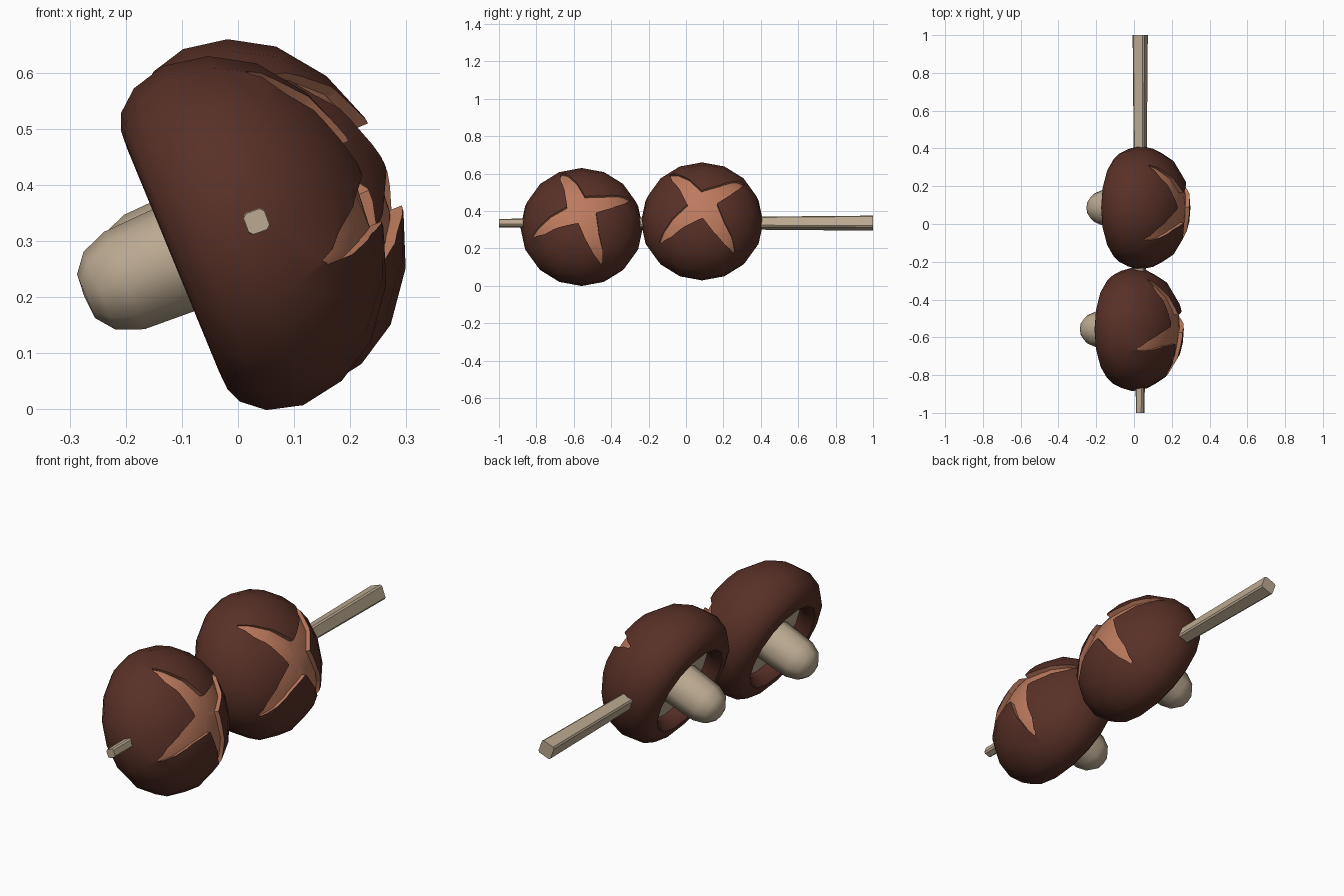
import bpy, bmesh, math
from mathutils import Matrix

if "Cube" in bpy.data.objects:
    bpy.data.objects.remove(bpy.data.objects["Cube"])


def material(name, rgb):
    m = bpy.data.materials.new(name)
    m.diffuse_color = (*rgb, 1)
    m.use_nodes = True
    m.node_tree.nodes["Principled BSDF"].inputs["Base Color"].default_value = m.diffuse_color
    return m


SKIN = material("dark_brown_skin", (0.098, 0.030, 0.020))
FLESH = material("orange_brown_flesh", (0.510, 0.195, 0.112))
BEIGE = material("beige", (0.500, 0.400, 0.285))


def make_object(name, bm, mats, index=0):
    bmesh.ops.recalc_face_normals(bm, faces=bm.faces[:])
    for f in bm.faces:
        f.material_index = index
    me = bpy.data.meshes.new(name)
    bm.to_mesh(me)
    bm.free()
    for m in mats:
        me.materials.append(m)
    ob = bpy.data.objects.new(name, me)
    bpy.context.collection.objects.link(ob)
    return ob


def lathe(name, profile, sides, mats, index=0):
    """Closed solid of revolution round z; profile is (height, radius), ends on the axis."""
    bm = bmesh.new()
    rings = []
    for h, r in profile:
        if r == 0:
            rings.append([bm.verts.new((0, 0, h))] * sides)
        else:
            rings.append([bm.verts.new((r * math.cos(2 * math.pi * i / sides),
                                        r * math.sin(2 * math.pi * i / sides), h))
                          for i in range(sides)])
    for a, b in zip(rings, rings[1:]):
        for i in range(sides):
            j = (i + 1) % sides
            quad = [a[i], a[j], b[j], b[i]]
            bm.faces.new(list(dict.fromkeys(quad)))
    return make_object(name, bm, mats, index)


def star_prism(name, phase, mats):
    """Four tapering arms, extruded along z."""
    arm = [(0.065, -0.045), (0.16, -0.040), (0.235, -0.024), (0.282, -0.004),
           (0.278, 0.008), (0.225, 0.030), (0.15, 0.038)]
    bm = bmesh.new()
    pts = []
    for k in range(4):
        t = phase + k * math.pi / 2
        for r, w in arm:
            pts.append(bm.verts.new((r * math.cos(t) - w * math.sin(t),
                                     r * math.sin(t) + w * math.cos(t), 0.13)))
    face = bm.faces.new(pts)
    ext = bmesh.ops.extrude_face_region(bm, geom=[face])
    for v in ext["geom"]:
        if isinstance(v, bmesh.types.BMVert):
            v.co.z = 0.5
    return make_object(name, bm, mats, 1)


def subtract(target, cutter):
    cutter.hide_render = True
    mod = target.modifiers.new("cut", 'BOOLEAN')
    mod.operation = 'DIFFERENCE'
    mod.solver = 'EXACT'
    mod.object = cutter
    bpy.context.view_layer.objects.active = target
    bpy.ops.object.modifier_apply(modifier=mod.name)
    bpy.data.objects.remove(cutter)


def smooth(ob, angle):
    bpy.ops.object.select_all(action='DESELECT')
    ob.select_set(True)
    bpy.context.view_layer.objects.active = ob
    bpy.ops.object.shade_smooth_by_angle(angle=math.radians(angle))


CAP = [(0.09, 0), (0.09, 0.20), (0.03, 0.188), (-0.006, 0.215), (-0.004, 0.25),
       (0.008, 0.278), (0.046, 0.31), (0.11, 0.327), (0.19, 0.313), (0.265, 0.268),
       (0.328, 0.185), (0.363, 0.09), (0.373, 0)]
CORE = [(0.08, 0), (0.08, 0.30), (0.14, 0.308), (0.19, 0.297), (0.255, 0.253),
        (0.312, 0.172), (0.340, 0.085), (0.347, 0)]
STEM = [(0.09, 0), (0.09, 0.10), (-0.01, 0.098), (-0.10, 0.094), (-0.148, 0.075),
        (-0.174, 0.042), (-0.177, 0)]
GILLS = [(0.085, 0), (0.085, 0.19), (0.065, 0.205), (0.05, 0.09), (0.05, 0)]

# mushroom axis leans 22.4 degrees upward from +x
c, s = math.cos(math.radians(22.4)), math.sin(math.radians(22.4))


def mushroom(prefix, origin, phase):
    place = Matrix(((0, -s, c, origin[0]), (1, 0, 0, origin[1]),
                    (0, c, s, origin[2]), (0, 0, 0, 1)))
    # cap with a shallow cross carved into its dome
    mats = [SKIN, FLESH]
    cap = lathe(prefix + "_cap", CAP, 16, mats)
    star = star_prism(prefix + "_cross_cutter", math.radians(phase), mats)
    subtract(star, lathe(prefix + "_core", CORE, 16, mats, 1))
    subtract(cap, star)
    smooth(cap, 50)
    # underside and stem
    gills = lathe(prefix + "_gills", GILLS, 16, [BEIGE])
    stem = lathe(prefix + "_stem", STEM, 8, [BEIGE])
    for ob in (gills, stem):
        smooth(ob, 60)
    for ob in (cap, gills, stem):
        ob.matrix_world = place


mushroom("front_mushroom", (-0.110, -0.558, 0.268), 22)
mushroom("back_mushroom", (-0.075, 0.086, 0.298), 37)

# square tapered skewer with softened long edges
bm = bmesh.new()
bmesh.ops.create_cone(bm, cap_ends=True, segments=4, radius1=0.028, radius2=0.047, depth=2)
long_edges = [e for e in bm.edges if abs(e.verts[0].co.z - e.verts[1].co.z) > 1]
bmesh.ops.bevel(bm, geom=long_edges, offset=0.007, segments=1, affect='EDGES')
skewer = make_object("skewer", bm, [BEIGE])
skewer.matrix_world = (Matrix.Translation((0.033, 0, 0.335))
                       @ Matrix.Rotation(math.radians(-90), 4, 'X')
                       @ Matrix.Rotation(math.radians(45 - 20), 4, 'Z'))
smooth(skewer, 30)
